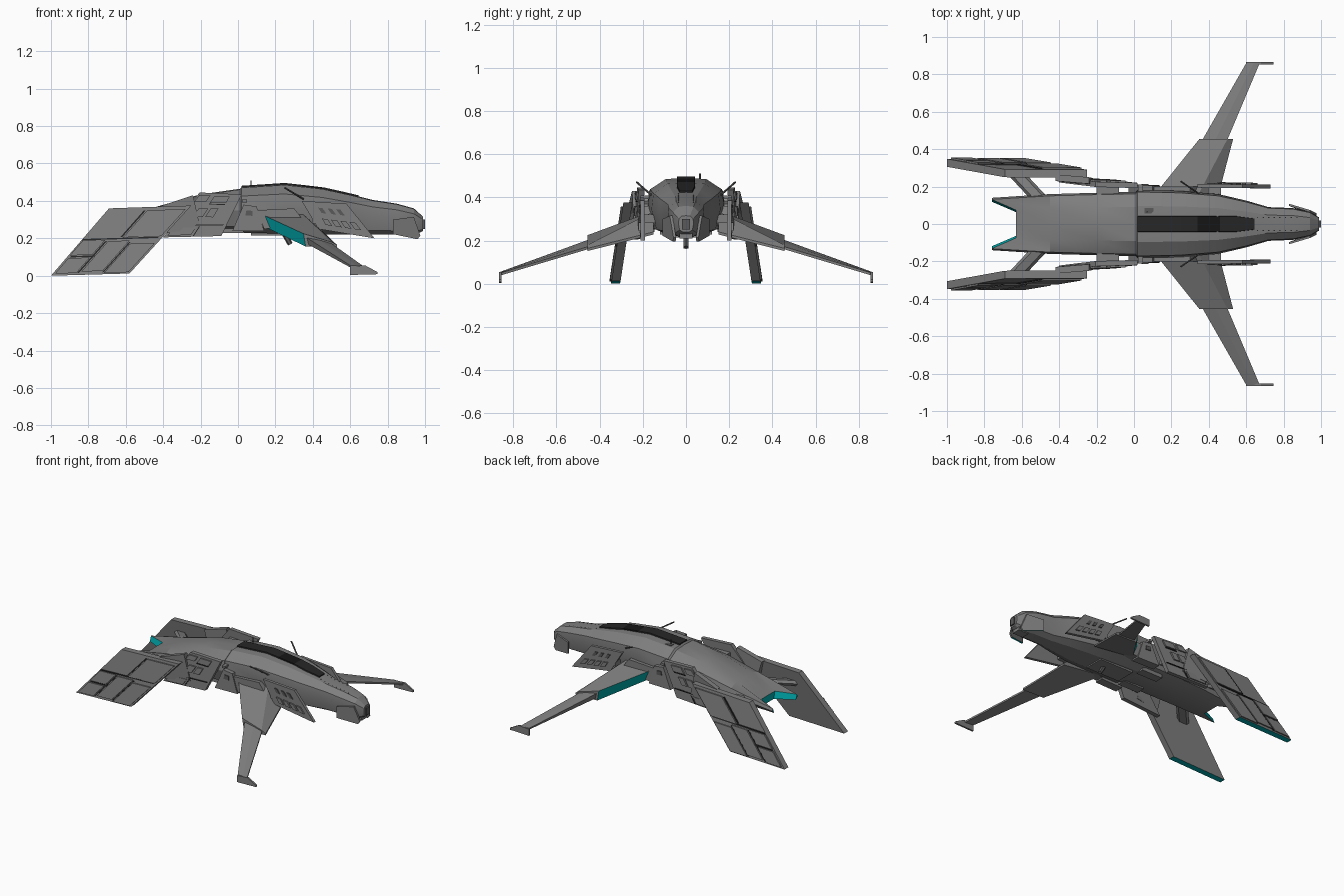
import bpy
import bmesh
from mathutils import Vector

cube = bpy.data.objects.get("Cube")
if cube:
    bpy.data.objects.remove(cube, do_unlink=True)


def material(name, color):
    mat = bpy.data.materials.new(name)
    mat.use_nodes = True
    mat.diffuse_color = (*color, 1)
    mat.node_tree.nodes["Principled BSDF"].inputs["Base Color"].default_value = (*color, 1)
    return mat


GREY = material("hull_grey", (.21, .21, .21))
TRIM = material("trim_grey", (.1, .1, .1))
FRAME = material("canopy_dark", (.02, .02, .02))
GLASS = material("black_glass", (.008, .008, .008))
TEAL = material("glow_teal", (0, .4, .42))


def finish(name, bm, mats, rule=None, mirror=False, smooth=False):
    """Turn a bmesh into an object; rule picks each face's material index."""
    bmesh.ops.recalc_face_normals(bm, faces=bm.faces)
    bm.normal_update()
    if rule:
        for face in bm.faces:
            face.material_index = int(rule(face.normal, face.calc_center_median()))
    mesh = bpy.data.meshes.new(name)
    bm.to_mesh(mesh)
    bm.free()
    for mat in mats:
        mesh.materials.append(mat)
    obj = bpy.data.objects.new(name, mesh)
    bpy.context.collection.objects.link(obj)
    if mirror:
        mod = obj.modifiers.new("Mirror", 'MIRROR')
        mod.use_axis = (False, True, False)
    if smooth:
        bpy.ops.object.select_all(action='DESELECT')
        obj.select_set(True)
        bpy.context.view_layer.objects.active = obj
        bpy.ops.object.shade_smooth_by_angle(angle=.4)


def loft(rings, caps=True):
    """Skin closed rings of points into one bmesh."""
    bm = bmesh.new()
    rows = [[bm.verts.new(p) for p in ring] for ring in rings]
    n = len(rows[0])
    for a, b in zip(rows, rows[1:]):
        for i in range(n):
            j = (i + 1) % n
            bm.faces.new((a[i], a[j], b[j], b[i]))
    if caps:
        bm.faces.new(rows[0])
        bm.faces.new(rows[-1])
    return bm, rows


def plate(name, corners, thick, mat=GREY, mats=None, rule=None):
    """Mirrored slab: corners are its outer face, thickness goes inward in y."""
    outer = [Vector(c) for c in corners]
    inner = [c - Vector((0, thick, 0)) for c in outer]
    bm, _ = loft([outer, inner])
    finish(name, bm, mats or [mat], rule, mirror=True)


def detail(name, corners, u0, u1, v0, v1, mat=TRIM, raise_by=.006):
    """Thin panel lying on a slab; u runs aft to fore, v runs top to bottom."""
    tl, tr, br, bl = [Vector(c) for c in corners]
    lift = Vector((0, raise_by, 0))

    def at(u, v):
        return tl.lerp(tr, u).lerp(bl.lerp(br, u), v) + lift
    plate(name, [at(u0, v0), at(u1, v0), at(u1, v1), at(u0, v1)], raise_by + .002, mat)


def box(name, center, size, mat=GREY, mirror=False):
    bm = bmesh.new()
    bmesh.ops.create_cube(bm, size=1)
    for v in bm.verts:
        v.co = Vector(center) + v.co * Vector(size)
    finish(name, bm, [mat], mirror=mirror)


def rod(name, start, end, radius, mirror=False):
    a, b = Vector(start), Vector(end)
    bm = bmesh.new()
    bmesh.ops.create_cone(bm, cap_ends=True, segments=6, radius1=radius,
                          radius2=radius, depth=(b - a).length)
    turn = (b - a).to_track_quat('Z', 'Y')
    for v in bm.verts:
        v.co = turn @ v.co + (a + b) / 2
    finish(name, bm, [TRIM], mirror=mirror)


# Fuselage stations: x, half width, top z, bottom z
STATIONS = [(.99, .035, .315, .24), (.94, .065, .36, .215), (.85, .085, .385, .22),
            (.72, .09, .405, .22), (.6, .125, .435, .22), (.45, .16, .468, .22),
            (.25, .177, .49, .225), (.02, .182, .475, .23), (.01, .172, .465, .235),
            (-.2, .167, .435, .24), (-.45, .16, .365, .245), (-.76, .14, .285, .235)]
SECTION = [(0, 1), (.53, .98), (.94, .8), (1, .5), (.85, .12), (.45, 0), (0, 0)]
OUTLINE = SECTION + [(-y, z) for y, z in SECTION[-2:0:-1]]


def hull_ring(x, w, top, low):
    ring = []
    for fy, fz in OUTLINE:
        # the tail is notched between two prongs
        notch = .13 if x < -.7 and abs(fy) < .6 else 0
        ring.append((x + notch, fy * w, low + fz * (top - low)))
    return ring


bm, rows = loft([hull_ring(*s) for s in STATIONS], caps=False)
bm.faces.new(rows[0])
tail = rows[-1]
for s in (1, -1):
    for i in range(3):
        corners = [tail[s * i], tail[s * (i + 1)], tail[6 - s * (i + 1)], tail[6 - s * i]]
        bm.faces.new(list(dict.fromkeys(corners)))
finish("fuselage", bm, [GREY, TEAL], lambda nrm, c: c.x < -.6 and abs(nrm.z) < .5 and nrm.x < -.2,
       smooth=True)


def hull_top(x):
    for (xa, _, za, _), (xb, _, zb, _) in zip(STATIONS, STATIONS[1:]):
        if xb <= x <= xa:
            return zb + (za - zb) * (x - xb) / (xa - xb)


# Canopy strip along the spine, with a darker pane in the middle
rings = []
for x in (.02, .15, .25, .34, .46, .55, .645):
    z = hull_top(x)
    w = .045 if x < .6 else .032
    rings.append([(x, -w, z - .03), (x, -w * .9, z + .006), (x, w * .9, z + .006), (x, w, z - .03)])
bm, _ = loft(rings)
finish("canopy", bm, [FRAME, GLASS], lambda nrm, c: .34 < c.x < .46)


# Wings: each station is y, then x and z of trailing top, crease, leading and trailing bottom
def wing(name, stations, mats, rule=None):
    rings = []
    for y, trail, crease, lead, low in stations:
        rings.append([(x, y, z) for x, z in (trail, crease, lead, (lead[0], lead[1] - .012), low)])
    bm, _ = loft(rings)
    finish(name, bm, mats, rule, mirror=True)


wing("inner_wings", [(.15, (.105, .338), (.34, .335), (.45, .24), (.135, .265)),
                     (.455, (.35, .225), (.5, .18), (.53, .164), (.362, .156))],
     [GREY, TEAL], lambda nrm, c: nrm.x < -.5)
wing("outer_wings", [(.44, (.36, .208), (.43, .195), (.495, .176), (.37, .17)),
                     (.86, (.6, .055), (.64, .053), (.672, .05), (.605, .042))], [GREY])
plate("wing_tips", [(.6, .866, .05), (.68, .866, .055), (.745, .866, .02),
                    (.745, .866, .008), (.6, .866, .004)], .012)
plate("wing_root_fairings", [(.1, .2, .35), (.3, .2, .36), (.37, .2, .27), (.14, .2, .25)], .06)

# Large rear fins leaning outward, with glowing lower edges
FIN = [(-.69, .292, .36), (-.25, .29, .375), (-.58, .345, .012), (-1, .348, 0)]
plate("rear_fins", FIN, .042, mats=[GREY, TEAL], rule=lambda nrm, c: nrm.z < -.5 and c.z < .05)
for u0, u1, v0, v1 in [(.02, .3, .48, .7), (.35, .62, .5, .95), (.66, .97, .55, .98),
                       (.03, .3, .74, .97), (.5, .97, .05, .45)]:
    detail("fin_panel", FIN, u0, u1, v0, v1, GREY, .009)
for u0, u1, v0, v1 in [(0, .95, .455, .475), (.31, .335, .5, .97), (.63, .65, .52, .97),
                       (.04, .6, .71, .73), (.46, .485, .05, .44)]:
    detail("fin_groove", FIN, u0, u1, v0, v1, FRAME)

# Swept struts carrying the fins
rings = []
for x, y, z in ((-.5, .13, .3), (-.64, .28, .27)):
    rings.append([(x + dx * .05, y, z + dz * .018)
                  for dx, dz in ((-1, 0), (-.6, 1), (.6, 1), (1, 0), (.6, -1), (-.6, -1))])
bm, _ = loft(rings)
finish("fin_struts", bm, [GREY], mirror=True)
plate("fin_link", [(-.42, .265, .37), (-.24, .25, .43), (-.2, .24, .25), (-.38, .26, .23)], .035)

# Middle side panels with hatches
MID = [(-.205, .226, .445), (.02, .22, .435), (-.09, .232, .212), (-.4, .25, .205)]
plate("middle_panels", MID, .028)
for u0, u1, v0, v1 in [(.04, .3, .06, .2), (.4, .75, .06, .22), (.25, .45, .35, .55),
                       (.5, .66, .35, .55), (.05, .46, .78, .96)]:
    detail("middle_hatch", MID, u0, u1, v0, v1, GREY, .009)
for u0, u1, v0, v1 in [(.05, .95, .72, .74), (.5, .52, .76, .98), (.4, .75, .24, .26)]:
    detail("middle_groove", MID, u0, u1, v0, v1, FRAME)
box("panel_mount", (-.14, .19, .34), (.12, .07, .1), mirror=True)

# Small shoulder blocks behind the wings
SHOULDER = [(.03, .207, .38), (.1, .207, .37), (.14, .207, .24), (-.03, .212, .24)]
plate("shoulder_blocks", SHOULDER, .06)
detail("shoulder_hatch", SHOULDER, .3, .65, .2, .4)
box("cross_bar", (.035, 0, .4), (.025, .42, .015))

# Forward side plates with rows of square ports
FORE = [(.34, .214, .4), (.58, .212, .385), (.73, .21, .2), (.43, .216, .25)]
plate("forward_plates", FORE, .02)
for i in range(4):
    u = .2 + i * .18
    detail("lower_port", FORE, u, u + .12, .58, .8, GREY, .009)
for u in (.28, .48, .66):
    detail("upper_port", FORE, u, u + .09, .2, .38)
box("forward_mount", (.43, .17, .3), (.07, .08, .04), mirror=True)

# Nose: cheek plates, sensor and spine rivets
plate("cheek_plates", [(.83, .108, .3), (.94, .075, .315), (.975, .058, .215), (.96, .06, .195),
                       (.83, .108, .222)], .012, mats=[GREY, TEAL],
      rule=lambda nrm, c: nrm.z < -.8)
box("nose_sensor", (.985, 0, .275), (.03, .035, .05), TRIM)
box("nose_chin", (.93, 0, .225), (.08, .06, .03))
for i in range(8):
    x = .66 + i * .03
    box("spine_rivet", (x, .035, hull_top(x) - .005), (.008, .005, .006), FRAME, mirror=True)

# Antennas and belly equipment
rod("top_antenna", (.07, .065, .45), (.07, .065, .51), .004)
rod("side_guns", (.35, .16, .41), (.25, .228, .47), .005, mirror=True)
box("belly_block", (.2, 0, .225), (.26, .14, .02))
box("belly_pods", (-.05, .09, .24), (.16, .06, .025), mirror=True)
rod("belly_turret", (.25, 0, .22), (.28, 0, .168), .014)
box("hull_vent", (.08, .07, hull_top(.08) - .006), (.05, .03, .008), TRIM)
